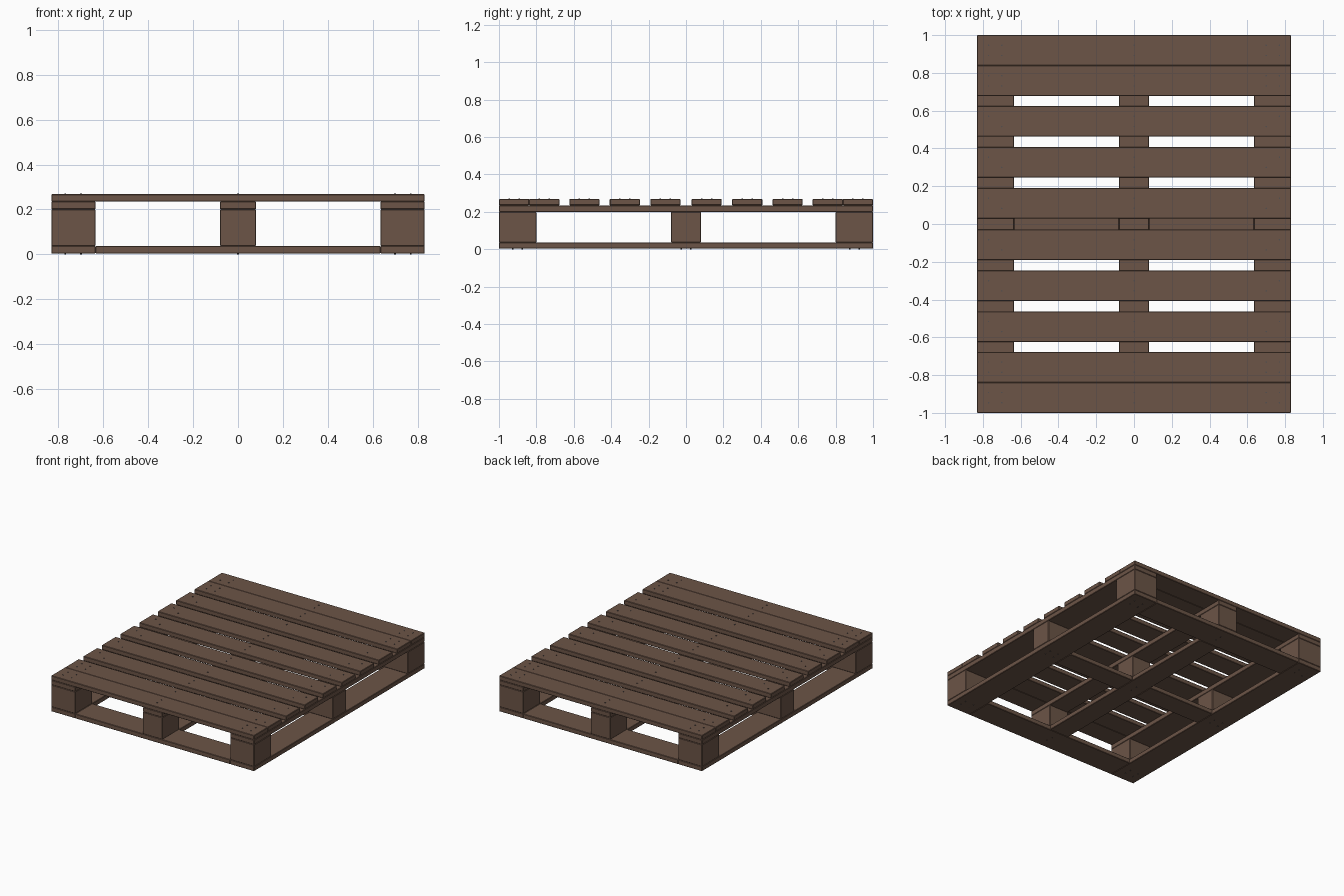
import bpy
import bmesh
from mathutils import Matrix

if "Cube" in bpy.data.objects:
    bpy.data.objects.remove(bpy.data.objects["Cube"])


def make_material(name, color):
    mat = bpy.data.materials.new(name)
    mat.use_nodes = True
    mat.diffuse_color = color
    mat.node_tree.nodes["Principled BSDF"].inputs["Base Color"].default_value = color
    return mat


wood = make_material("brown wood", (0.15, 0.09, 0.063, 1))
steel = make_material("dark nail steel", (0.09, 0.08, 0.08, 1))


def finish(name, bm, mat):
    mesh = bpy.data.meshes.new(name)
    bm.to_mesh(mesh)
    bm.free()
    mesh.materials.append(mat)
    obj = bpy.data.objects.new(name, mesh)
    bpy.context.collection.objects.link(obj)
    return obj


def board(name, x, y, z):
    """Box spanning the given (low, high) ranges, with slightly eased edges."""
    bm = bmesh.new()
    size = [b - a for a, b in (x, y, z)]
    mid = [(a + b) / 2 for a, b in (x, y, z)]
    bmesh.ops.create_cube(bm, size=1, matrix=Matrix.Translation(mid) @ Matrix.Diagonal((*size, 1)))
    obj = finish(name, bm, wood)
    bevel = obj.modifiers.new("eased edges", "BEVEL")
    bevel.width = 0.003
    bevel.segments = 1
    return obj


def nails(name, points, z):
    """Small round nail heads at the given points."""
    bm = bmesh.new()
    for x, y in points:
        bmesh.ops.create_cone(bm, cap_ends=True, segments=8, radius1=0.004, radius2=0.004,
                              depth=0.008, matrix=Matrix.Translation((x, y, z)))
    finish(name, bm, steel)


W, L = 0.832, 1.0
INNER, END, MID = 0.635, 0.8, 0.08
BASE, BLOCK, STRINGER, DECK = (0.003, 0.037), (0.037, 0.2), (0.2, 0.235), (0.235, 0.268)
columns = {"right": (-W, -INNER), "middle": (-MID, MID), "left": (INNER, W)}
rows = {"front": (-L, -END), "centre": (-MID, MID), "back": (END, L)}

# Blocks and the stringers resting on them
for col, xr in columns.items():
    board(col + "_stringer", xr, (-L, L), STRINGER)
    for row, yr in rows.items():
        board(f"{row}_{col}_block", xr, yr, BLOCK)

# Base frame: full-length side runners, boards between them, centre cross
for col in ("right", "left"):
    board(col + "_base_runner", columns[col], (-L, L), BASE)
for row in ("front", "back"):
    board(row + "_base_board", (-INNER, INNER), rows[row], BASE)
board("middle_base_runner", (-MID, MID), (-END, END), BASE)
for col, xr in (("right", (-INNER, -MID)), ("left", (MID, INNER))):
    board(col + "_base_crosspiece", xr, rows["centre"], BASE)

# Deck slats: outermost two on each end butt together, the rest are spaced
centres = [0.11, 0.327, 0.543, 0.758, 0.919]
deck_nails = []
for i, y in enumerate(sorted([-c for c in centres] + centres)):
    board(f"deck_slat_{i + 1}", (-W, W), (y - 0.081, y + 0.081), DECK)
    outer = abs(y) > 0.7
    for dy in (-0.027, 0.027):
        deck_nails.append((0, y + dy))
        for side in (-1, 1):
            deck_nails.append((side * (0.735 + dy * 1.3), y + dy))
            if outer:
                deck_nails.append((side * (0.735 - dy * 1.3), y + dy))
nails("deck_nails", deck_nails, DECK[1] - 0.001)

# Nails under each block
base_nails = [(x + dx, y + dy)
              for x in (-0.735, 0, 0.735) for y in (-0.9, 0, 0.9)
              for dx in ((-0.035, 0.035) if x else (0,)) for dy in (-0.025, 0.025)]
nails("base_nails", base_nails, 0.004)
